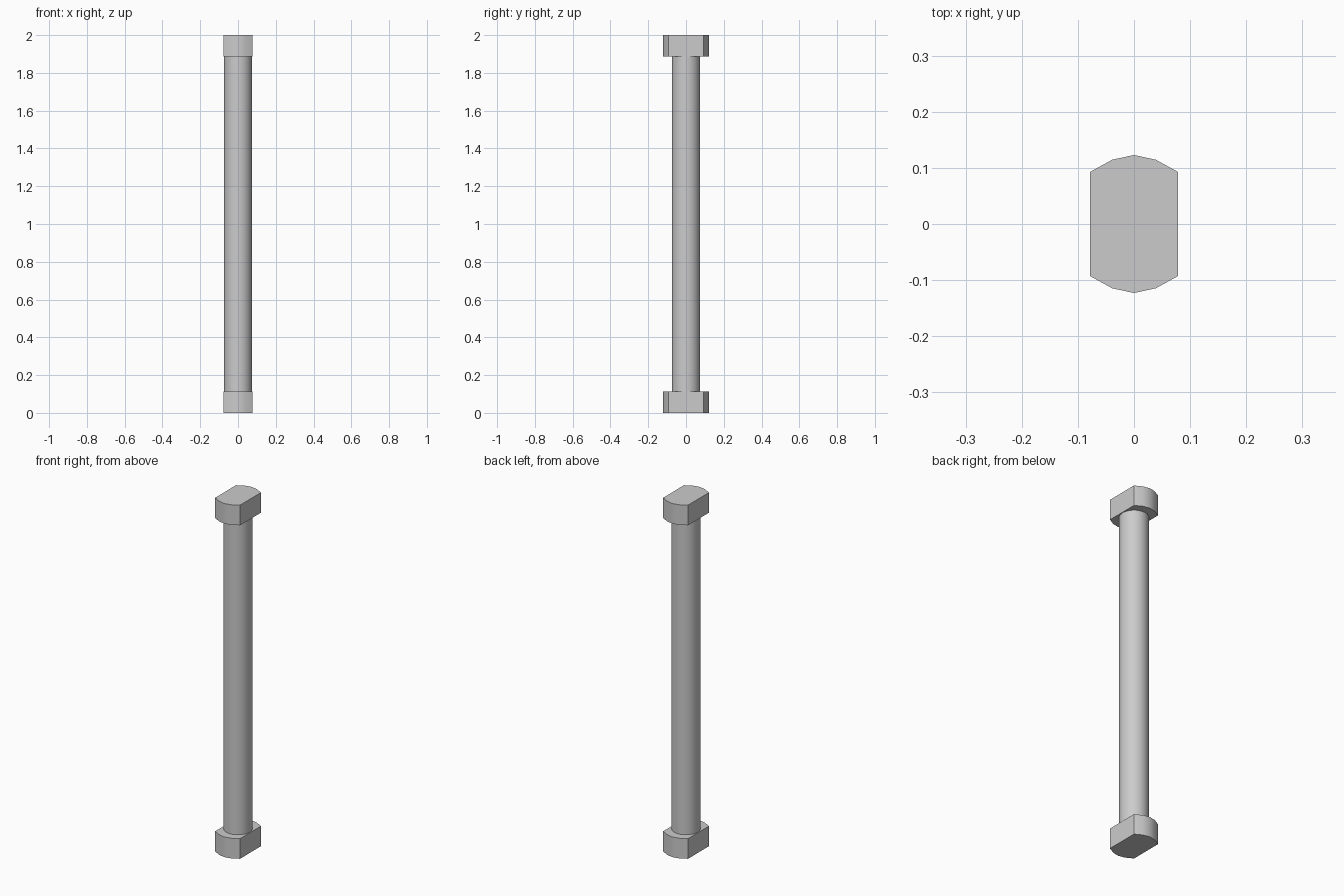
import bpy
import bmesh
import math

if "Cube" in bpy.data.objects:
    bpy.data.objects.remove(bpy.data.objects["Cube"])

H = 2.0          # total height
CAP_H = 0.114    # end block height
SHAFT_R = 0.074


def finish(obj):
    bpy.context.collection.objects.link(obj)
    bpy.ops.object.select_all(action='DESELECT')
    bpy.context.view_layer.objects.active = obj
    obj.select_set(True)
    bpy.ops.object.shade_smooth_by_angle(angle=math.radians(35))


def end_block(name, z):
    # Flat-sided block with bowed front and back ends
    arc = [(0.078, 0.093), (0.039, 0.1145), (0, 0.123), (-0.039, 0.1145), (-0.078, 0.093)]
    outline = arc + [(-x, -y) for x, y in arc]
    bm = bmesh.new()
    face = bm.faces.new([bm.verts.new((x, y, z)) for x, y in outline])
    ext = bmesh.ops.extrude_face_region(bm, geom=[face])
    top = [v for v in ext["geom"] if isinstance(v, bmesh.types.BMVert)]
    bmesh.ops.translate(bm, verts=top, vec=(0, 0, CAP_H))
    bmesh.ops.recalc_face_normals(bm, faces=bm.faces)
    mesh = bpy.data.meshes.new(name)
    bm.to_mesh(mesh)
    bm.free()
    finish(bpy.data.objects.new(name, mesh))


# End blocks
end_block("bottom_block", 0)
end_block("top_block", H - CAP_H)

# Round shaft between the blocks
bm = bmesh.new()
bmesh.ops.create_cone(bm, cap_ends=True, segments=32, radius1=SHAFT_R,
                      radius2=SHAFT_R, depth=H - 2 * CAP_H)
bmesh.ops.translate(bm, verts=bm.verts, vec=(0, 0, H / 2))
mesh = bpy.data.meshes.new("shaft")
bm.to_mesh(mesh)
bm.free()
finish(bpy.data.objects.new("shaft", mesh))
